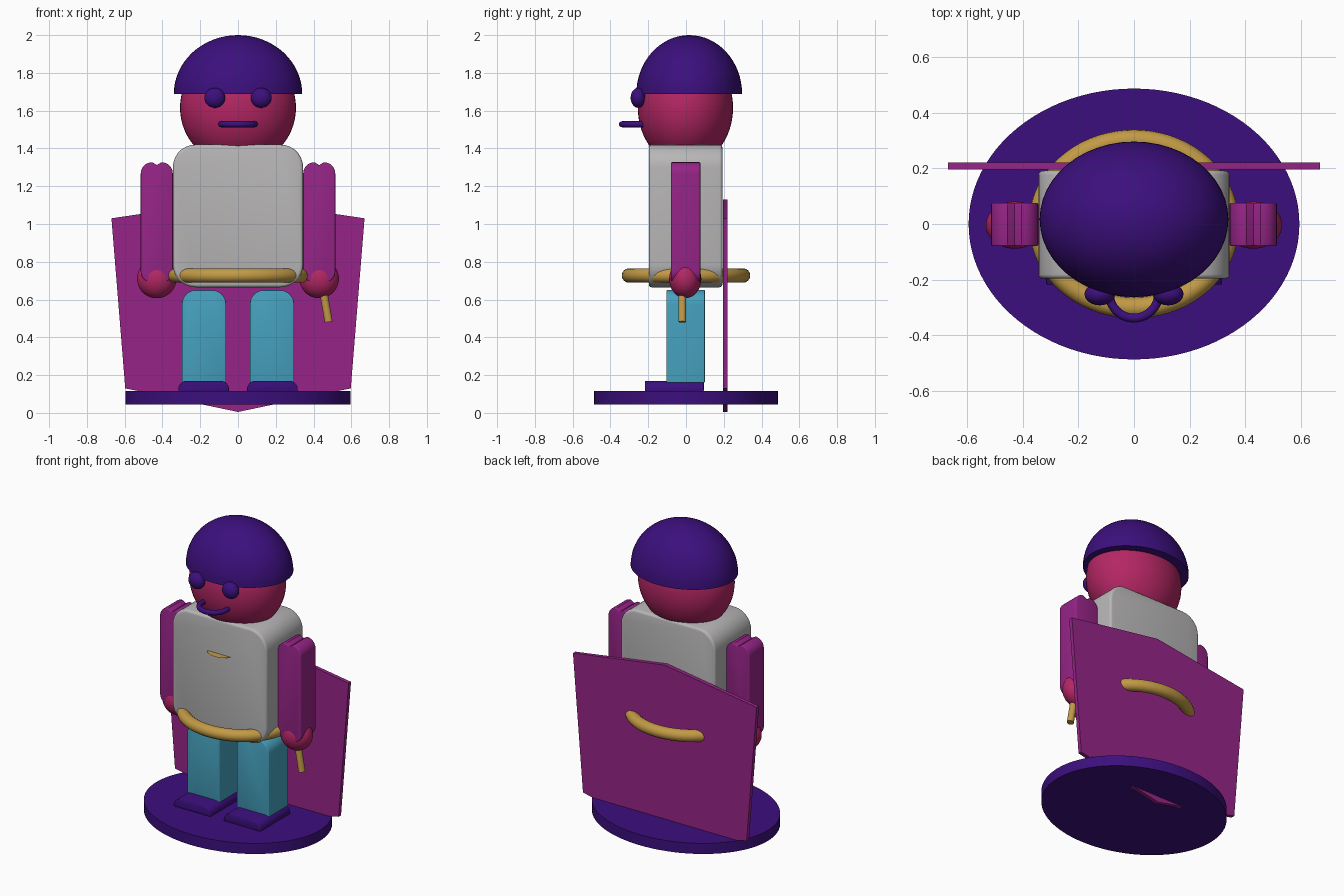
import bpy, bmesh, math
from mathutils import Matrix, Vector

if "Cube" in bpy.data.objects:
    bpy.data.objects.remove(bpy.data.objects["Cube"])


def material(name, r, g, b):
    lin = [((c / 255 + 0.055) / 1.055) ** 2.4 for c in (r, g, b)]
    m = bpy.data.materials.new(name)
    m.diffuse_color = (*lin, 1)
    m.use_nodes = True
    m.node_tree.nodes["Principled BSDF"].inputs["Base Color"].default_value = m.diffuse_color
    return m


PURPLE = material("deep purple", 60, 15, 125)
MAGENTA = material("magenta", 150, 36, 135)
PINK = material("raspberry", 180, 38, 100)
GREY = material("light grey", 184, 182, 182)
GOLD = material("gold", 194, 154, 69)
TEAL = material("teal", 70, 162, 192)


def finish(name, bm, mat, angle=35):
    bmesh.ops.recalc_face_normals(bm, faces=bm.faces)
    me = bpy.data.meshes.new(name)
    bm.to_mesh(me)
    bm.free()
    me.shade_smooth()
    me.set_sharp_from_angle(angle=math.radians(angle))
    me.materials.append(mat)
    ob = bpy.data.objects.new(name, me)
    bpy.context.collection.objects.link(ob)
    return ob


def ball(name, centre, radii, mat, dome=False):
    bm = bmesh.new()
    bmesh.ops.create_uvsphere(bm, u_segments=48, v_segments=32, radius=1)
    if dome:  # keep only the upper half and close it
        bmesh.ops.bisect_plane(bm, geom=bm.verts[:] + bm.edges[:] + bm.faces[:], dist=1e-4,
                               plane_co=(0, 0, 0), plane_no=(0, 0, 1), clear_inner=True)
        bmesh.ops.holes_fill(bm, edges=[e for e in bm.edges if e.is_boundary], sides=0)
    bmesh.ops.transform(bm, verts=bm.verts,
                        matrix=Matrix.Translation(centre) @ Matrix.Diagonal((*radii, 1)))
    return finish(name, bm, mat)


def ring(name, centre, rx, ry, tube, mat):
    # flat-lying elliptical tube
    bm = bmesh.new()
    n, k = 72, 16
    rows = []
    for i in range(n):
        a = math.tau * i / n
        rows.append([bm.verts.new(Vector(centre) + Vector((
            (rx + tube * math.cos(b)) * math.cos(a),
            (ry + tube * math.cos(b)) * math.sin(a), tube * math.sin(b))))
            for b in (math.tau * j / k for j in range(k))])
    for i in range(n):
        for j in range(k):
            p, q = rows[i], rows[(i + 1) % n]
            bm.faces.new((p[j], q[j], q[(j + 1) % k], p[(j + 1) % k]))
    return finish(name, bm, mat, 60)


def rounded(x0, x1, z0, z1, r_bottom, r_top):
    # rounded rectangle outline, counter-clockwise from the lower right corner
    pts = []
    for cx, cz, sx, sz, r, start in ((x1, z0, -1, 1, r_bottom, 270), (x1, z1, -1, -1, r_top, 0),
                                     (x0, z1, 1, -1, r_top, 90), (x0, z0, 1, 1, r_bottom, 180)):
        for i in range(8):
            a = math.radians(start + 90 * i / 7)
            pts.append((cx + sx * r + r * math.cos(a), cz + sz * r + r * math.sin(a)))
    return pts


def slab(name, outline, y0, y1, mat, bevel=0.0):
    # front outline extruded from y0 to y1, with softened rims
    bm = bmesh.new()
    face = bm.faces.new([bm.verts.new((x, y0, z)) for x, z in outline])
    out = bmesh.ops.extrude_face_region(bm, geom=[face])
    bmesh.ops.translate(bm, verts=[v for v in out["geom"] if isinstance(v, bmesh.types.BMVert)],
                        vec=(0, y1 - y0, 0))
    bmesh.ops.recalc_face_normals(bm, faces=bm.faces)
    if bevel:
        rim = [e for e in bm.edges if abs(e.verts[0].co.y - e.verts[1].co.y) < 1e-5]
        bmesh.ops.bevel(bm, geom=rim, offset=bevel, segments=3, profile=0.5,
                        affect='EDGES', clamp_overlap=True)
    return finish(name, bm, mat)


def cylinder(name, radius, depth, matrix, mat, segments=64):
    bm = bmesh.new()
    bmesh.ops.create_cone(bm, cap_ends=True, segments=segments, radius1=radius,
                          radius2=radius, depth=depth, matrix=matrix)
    return finish(name, bm, mat)


# Oval stand
cylinder("base", 1, 0.07, Matrix.Translation((0, 0, 0.08)) @ Matrix.Diagonal((0.596, 0.488, 1, 1)), PURPLE, 96)

# Flat cape behind the body
slab("cape", [(-0.67, 1.03), (-0.597, 0.13), (0, 0.005), (0.597, 0.13), (0.67, 1.03), (0, 1.13)],
     0.196, 0.221, MAGENTA)

# Torso, belt and the disc badge poking out of the chest
slab("torso", rounded(-0.345, 0.345, 0.665, 1.42, 0.12, 0.12), -0.197, 0.193, GREY, 0.016)
ring("belt", (0, 0, 0.727), 0.341, 0.302, 0.038, GOLD)
bm = bmesh.new()
bmesh.ops.create_circle(bm, cap_ends=True, segments=48, radius=0.1,
                        matrix=Matrix.Translation((0, -0.145, 1.195)))
finish("chest_badge", bm, GOLD)

# Head, helmet and mouth
ball("head", (0, -0.003, 1.615), (0.307, 0.252, 0.307), PINK)
ball("helmet", (0, 0.017, 1.688), (0.34, 0.28, 0.312), PURPLE, dome=True)
ring("mouth", (0, -0.25, 1.528), 0.089, 0.089, 0.016, PURPLE)

# Paired parts
for side, s in (("left", -1), ("right", 1)):
    ball(side + "_eye", (s * 0.123, -0.253, 1.668), (0.055, 0.04, 0.053), PURPLE)
    # arm with a shallow groove along the top of the shoulder
    arm = rounded(s * 0.43 - 0.085, s * 0.43 + 0.085, 0.69, 1.327, 0.06, 0.06)
    arm.insert(16, (s * 0.43, 1.312))
    slab(side + "_arm", arm, -0.08, 0.076, MAGENTA, 0.006)
    ball(side + "_hand", (s * 0.43, -0.004, 0.71), (0.104, 0.085, 0.103), PINK)
    slab(side + "_leg", rounded(s * 0.18 - 0.117, s * 0.18 + 0.117, 0.16, 0.65, 0.005, 0.075),
         -0.104, 0.1, TEAL, 0.01)
    slab(side + "_shoe", rounded(s * 0.182 - 0.134, s * 0.182 + 0.134, 0.113, 0.17, 0.005, 0.045),
         -0.218, 0.094, PURPLE, 0.01)

# Short rod held in one hand
rod = Matrix.Translation((0.461, -0.02, 0.59)) @ Matrix.Rotation(math.radians(-10), 4, 'Y')
cylinder("rod", 0.021, 0.22, rod, GOLD, 24)
